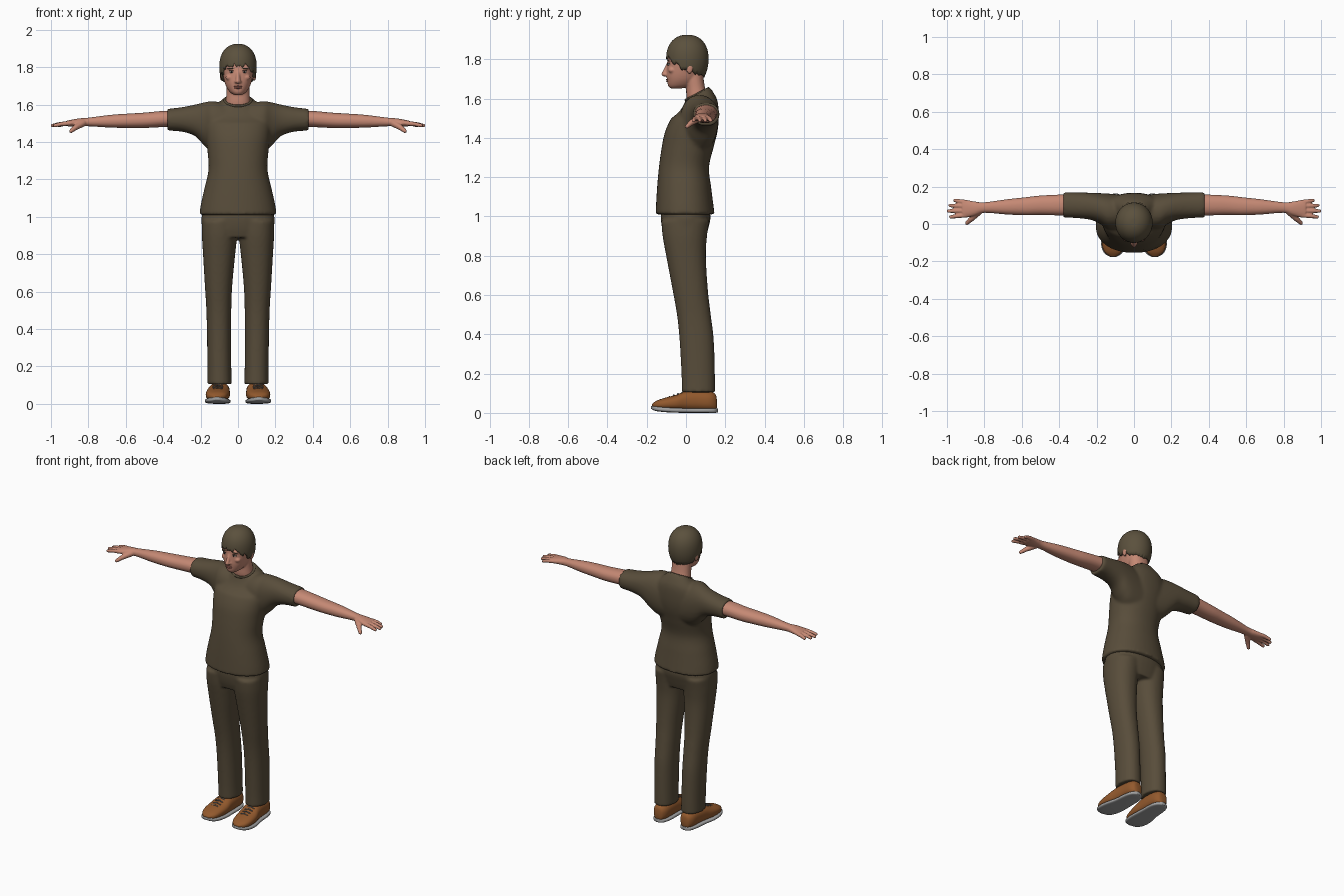
import bpy, bmesh, math, random
from mathutils import Vector, Matrix

if "Cube" in bpy.data.objects:
    bpy.data.objects.remove(bpy.data.objects["Cube"])

random.seed(4)


def material(name, r, g, b):
    m = bpy.data.materials.new(name)
    m.diffuse_color = (r, g, b, 1)
    m.use_nodes = True
    m.node_tree.nodes["Principled BSDF"].inputs["Base Color"].default_value = m.diffuse_color
    return m


CLOTH = material("olive brown cloth", .098, .074, .043)
HAIR = material("dark brown hair", .105, .082, .047)
SKIN = material("skin", .56, .25, .175)
LIP = material("lips", .40, .14, .11)
LEATHER = material("brown leather", .29, .10, .026)
SOLE = material("grey sole", .36, .36, .36)
LACE = material("dark grey lace", .13, .13, .13)
WHITE = material("eye white", .55, .50, .46)
IRIS = material("dark iris", .03, .022, .018)


def spline(secs, steps=5):
    """Catmull-Rom interpolation of section rows."""
    out = []
    for i in range(len(secs) - 1):
        p0, p1, p2, p3 = (secs[max(0, min(len(secs) - 1, i + k))] for k in (-1, 0, 1, 2))
        for j in range(steps):
            t = j / steps
            out.append([.5 * (2 * b + (c - a) * t + (2 * a - 5 * b + 4 * c - d) * t * t
                              + (3 * b - a - 3 * c + d) * t ** 3)
                        for a, b, c, d in zip(p0, p1, p2, p3)])
    return out + [list(secs[-1])]


def loft(bm, axis, secs, side=1, power=2.2, n=40):
    """Rings along an axis; a row is position, then min and max of the two other axes."""
    rings = []
    for t, a0, a1, b0, b1 in spline(secs):
        ring = []
        for i in range(n):
            c, s = math.cos(2 * math.pi * i / n), math.sin(2 * math.pi * i / n)
            a = (a0 + a1) / 2 + (a1 - a0) / 2 * math.copysign(abs(c) ** (2 / power), c)
            b = (b0 + b1) / 2 + (b1 - b0) / 2 * math.copysign(abs(s) ** (2 / power), s)
            co = {'x': (t, a, b), 'y': (a, t, b), 'z': (a, b, t)}[axis]
            ring.append(bm.verts.new((co[0] * side, co[1], co[2])))
        rings.append(ring)
    for r, q in zip(rings, rings[1:]):
        for i in range(n):
            bm.faces.new((r[i], r[(i + 1) % n], q[(i + 1) % n], q[i]))
    bm.faces.new(rings[0])
    bm.faces.new(rings[-1])
    return [v for r in rings for v in r]


def centred(rows):
    """Rows (z, half width, y front, y back) to full section rows."""
    return [(z, -w, w, y0, y1) for z, w, y0, y1 in rows]


def blob(bm, pos, size):
    bmesh.ops.create_icosphere(bm, subdivisions=3, radius=1,
                               matrix=Matrix.Translation(pos) @ Matrix.Diagonal((*size, 1)))


def capsule(bm, a, b, ra, rb):
    a, b = Vector(a), Vector(b)
    blob(bm, a, (ra,) * 3)
    blob(bm, b, (rb,) * 3)
    m = Matrix.Translation((a + b) / 2) @ (b - a).to_track_quat('Z', 'Y').to_matrix().to_4x4()
    bmesh.ops.create_cone(bm, cap_ends=True, segments=20, radius1=ra, radius2=rb,
                          depth=(b - a).length, matrix=m)


def finish(name, bm, mat, voxel=0, smooth=4, mirror=False):
    bmesh.ops.recalc_face_normals(bm, faces=bm.faces)
    me = bpy.data.meshes.new(name)
    bm.to_mesh(me)
    bm.free()
    me.materials.append(mat)
    ob = bpy.data.objects.new(name, me)
    bpy.context.collection.objects.link(ob)
    for p in me.polygons:
        p.use_smooth = True
    if voxel:   # fuse the overlapping volumes and soften the joins
        r = ob.modifiers.new("fuse", 'REMESH')
        r.mode, r.voxel_size, r.use_smooth_shade = 'VOXEL', voxel, True
        s = ob.modifiers.new("soften", 'SMOOTH')
        s.factor, s.iterations = .5, smooth
    if mirror:
        ob.modifiers.new("mirror", 'MIRROR').use_mirror_merge = False
    return ob


# Shirt: torso with a tilted neckline, two flared sleeves
bm = bmesh.new()
torso = loft(bm, 'z', centred([
    (1.01, .208, -.155, .146), (1.07, .198, -.152, .138), (1.15, .180, -.147, .128),
    (1.25, .158, -.138, .117), (1.35, .163, -.124, .140), (1.43, .172, -.107, .160),
    (1.50, .175, -.075, .167), (1.56, .150, -.032, .162), (1.60, .110, -.012, .142),
    (1.635, .072, .0, .118)]))
for v in torso:
    if v.co.z > 1.5:
        v.co.z += (v.co.y - .07) * .5 * (v.co.z - 1.5) / .13
for s in (1, -1):
    loft(bm, 'x', [(.04, -.03, .155, 1.32, 1.60), (.13, -.03, .162, 1.34, 1.618),
                   (.18, .0, .165, 1.38, 1.612), (.23, .022, .167, 1.432, 1.600),
                   (.30, .031, .169, 1.455, 1.586), (.378, .035, .171, 1.461, 1.577)], s)
finish("shirt", bm, CLOTH, .009, 6)

# Collar rib
bpy.ops.mesh.primitive_torus_add(major_radius=.07, minor_radius=.007, major_segments=48,
                                 minor_segments=10, location=(0, .057, 1.622),
                                 rotation=(math.radians(27), 0, 0))
collar = bpy.context.object
collar.name = "collar"
collar.scale = (1, .93, 1)
collar.data.materials.append(CLOTH)
bpy.ops.object.shade_smooth()

# Trousers: hips and two legs
bm = bmesh.new()
loft(bm, 'z', centred([(.89, .183, -.108, .100), (.94, .192, -.122, .114),
                       (1.0, .195, -.128, .125), (1.06, .175, -.12, .11)]))
for s in (1, -1):
    loft(bm, 'z', [(.105, .034, .163, -.021, .148), (.2, .036, .163, -.023, .147),
                   (.375, .037, .166, -.033, .141), (.5, .036, .169, -.046, .126),
                   (.63, .031, .177, -.069, .111), (.8, .015, .187, -.101, .101),
                   (.9, .004, .193, -.119, .107), (.98, .0, .193, -.126, .118)], s)
finish("trousers", bm, CLOTH, .009, 4)

# Arms with palm, fingers and thumb
bm = bmesh.new()
loft(bm, 'x', [(.33, .045, .160, 1.483, 1.568), (.40, .046, .157, 1.48, 1.566),
               (.50, .048, .152, 1.475, 1.557), (.58, .047, .143, 1.475, 1.552),
               (.68, .051, .132, 1.477, 1.545), (.80, .060, .116, 1.484, 1.530),
               (.85, .045, .120, 1.483, 1.526), (.90, .034, .129, 1.483, 1.517),
               (.918, .036, .128, 1.486, 1.513)])
for y0, y1, tip in ((.047, .038, .98), (.071, .069, .992), (.095, .099, .983), (.117, .126, .957)):
    mid = (.9 + (tip - .9) * .55, (y0 + y1) / 2, 1.496)
    capsule(bm, (.9, y0, 1.5), mid, .0125, .0115)
    capsule(bm, mid, (tip, y1, 1.488), .0115, .0095)
capsule(bm, (.83, .066, 1.5), (.868, .028, 1.478), .019, .0145)
capsule(bm, (.868, .028, 1.478), (.893, .005, 1.458), .0145, .0105)
finish("arm", bm, SKIN, .0045, 2, mirror=True)

# Head with neck, nose, chin and ears
bm = bmesh.new()
loft(bm, 'z', centred([
    (1.652, .022, -.080, -.02), (1.665, .042, -.091, .03), (1.69, .060, -.096, .06),
    (1.72, .072, -.099, .08), (1.76, .081, -.097, .093), (1.80, .086, -.094, .1),
    (1.85, .083, -.086, .095), (1.89, .060, -.06, .07), (1.905, .02, -.02, .03)]))
loft(bm, 'z', centred([(1.52, .075, .03, .13), (1.60, .067, .004, .115),
                       (1.66, .062, .0, .096), (1.74, .062, -.01, .085)]))
capsule(bm, (0, -.09, 1.778), (0, -.113, 1.724), .008, .0125)
for s in (1, -1):
    blob(bm, (s * .011, -.102, 1.722), (.009, .011, .008))
    blob(bm, (s * .088, .018, 1.757), (.009, .019, .032))
    blob(bm, (s * .045, -.072, 1.745), (.022, .018, .016))
    blob(bm, (s * .034, -.080, 1.796), (.028, .014, .008))
finish("head", bm, SKIN, .005, 3)

# Face details
for name, mat, pos, size in (
        ("eye", WHITE, (.034, -.085, 1.774), (.013, .010, .0055)),
        ("iris", IRIS, (.034, -.091, 1.774), (.0052, .0055, .005)),
        ("eyelid", IRIS, (.034, -.086, 1.780), (.015, .010, .002)),
        ("eyebrow", HAIR, (.035, -.087, 1.794), (.021, .009, .0035))):
    bm = bmesh.new()
    blob(bm, pos, size)
    finish(name, bm, mat, mirror=True)
bm = bmesh.new()
blob(bm, (0, -.092, 1.697), (.023, .010, .0045))
blob(bm, (0, -.092, 1.689), (.019, .011, .005))
finish("lips", bm, LIP)

# Hair: a cap whose lower edge falls from the ragged fringe to the nape
bm = bmesh.new()
N, ROWS = 96, 16
EDGE = [(0, 1.818), (.2, 1.805), (.36, 1.765), (.47, 1.738), (.56, 1.745), (.66, 1.722), (1, 1.712)]
rings = [[] for _ in range(ROWS)]
for i in range(N):
    ang = 2 * math.pi * i / N
    u = abs((ang + math.pi) % (2 * math.pi) - math.pi) / math.pi
    for (u0, z0), (u1, z1) in zip(EDGE, EDGE[1:]):
        if u0 <= u <= u1:
            low = z0 + (z1 - z0) * (u - u0) / (u1 - u0)
    low += random.uniform(-.016, .012) if u < .55 else random.uniform(-.006, .006)
    for k in range(ROWS):
        z = low + (1.924 - low) * math.sin(math.pi / 2 * k / (ROWS - .7))
        if z > 1.80:
            f = (1 - ((z - 1.80) / .125) ** 2.3) ** (1 / 2.2)
        else:
            f = 1 - 24 * (1.80 - z) ** 2
        rings[k].append(bm.verts.new((.1 * f * math.sin(ang), .007 - .108 * f * math.cos(ang), z)))
for r, q in zip(rings, rings[1:]):
    for i in range(N):
        bm.faces.new((r[i], r[(i + 1) % N], q[(i + 1) % N], q[i]))
bm.faces.new(rings[-1])
hair = finish("hair", bm, HAIR)
sol = hair.modifiers.new("thickness", 'SOLIDIFY')
sol.thickness, sol.offset = .012, -1

# Shoes: upper, sole and laces
bm = bmesh.new()
loft(bm, 'y', [(-.173, .095, .128, .03, .045), (-.15, .066, .157, .02, .062),
               (-.11, .051, .171, .015, .076), (-.05, .043, .171, .012, .092),
               (0, .044, .160, .01, .112), (.06, .045, .152, .01, .116),
               (.12, .05, .146, .01, .11), (.150, .066, .130, .012, .095),
               (.158, .085, .112, .03, .06)], power=2.4)
finish("shoe_upper", bm, LEATHER, mirror=True)
bm = bmesh.new()
loft(bm, 'y', [(-.177, .098, .125, .02, .036), (-.155, .063, .160, .010, .034),
               (-.11, .046, .176, .004, .030), (-.05, .040, .175, .001, .026),
               (.02, .042, .160, .0, .024), (.10, .044, .152, .0, .024),
               (.145, .06, .137, .0, .024), (.162, .085, .112, .003, .022)], power=3.5)
finish("shoe_sole", bm, SOLE, mirror=True)
bm = bmesh.new()
for k in range(4):
    y, z = -.088 + k * .022, .081 + k * .0075
    capsule(bm, (.083, y, z - .003), (.108, y + .004, z + .002), .0035, .0035)
    capsule(bm, (.108, y + .004, z + .002), (.132, y, z - .003), .0035, .0035)
finish("laces", bm, LACE, mirror=True)
